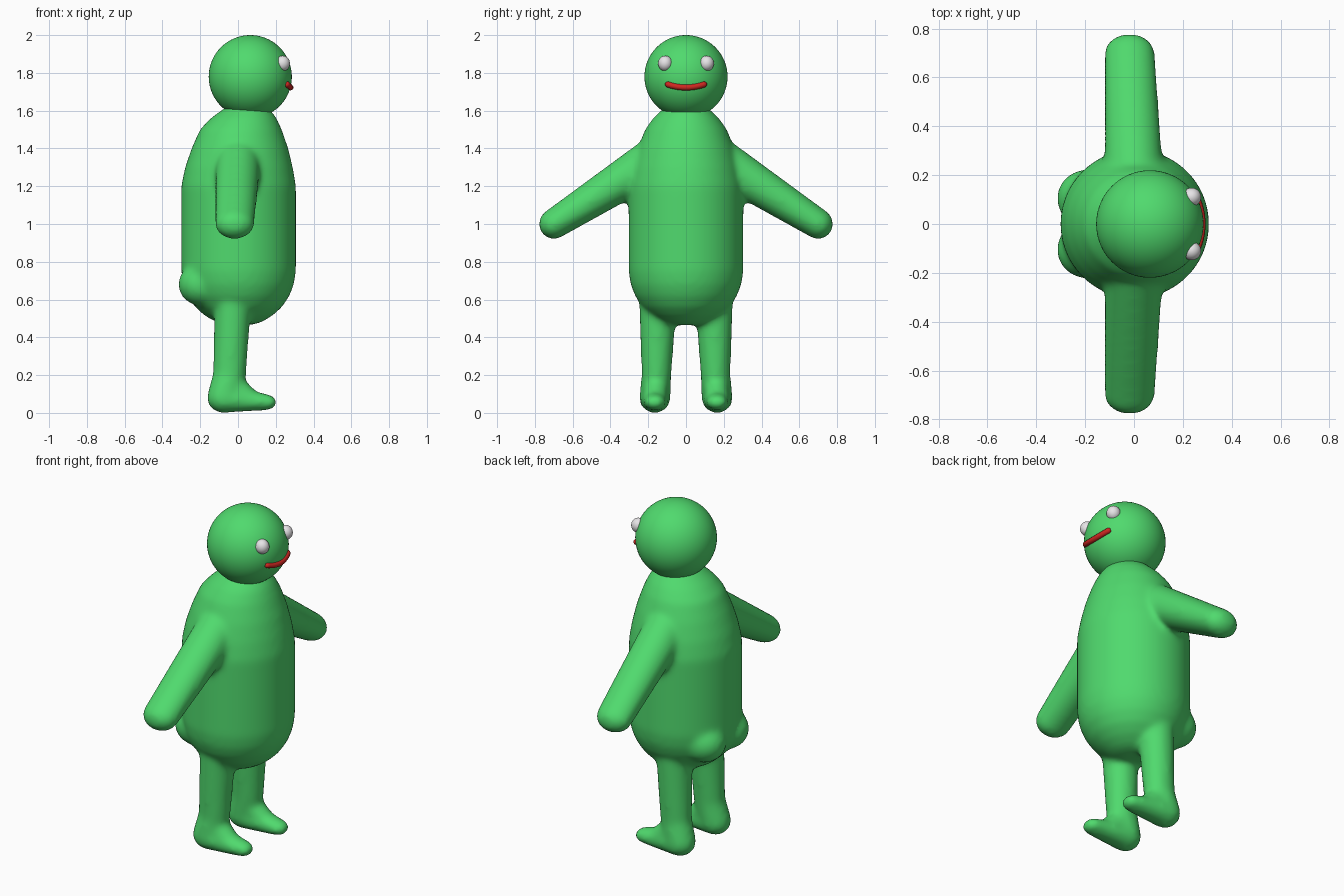
import bpy, bmesh, math
from mathutils import Vector

if "Cube" in bpy.data.objects:
    bpy.data.objects.remove(bpy.data.objects["Cube"])


def material(name, rgb):
    m = bpy.data.materials.new(name)
    m.diffuse_color = (*rgb, 1)
    m.use_nodes = True
    m.node_tree.nodes["Principled BSDF"].inputs["Base Color"].default_value = m.diffuse_color
    return m


GREEN = material("skin green", (0.08, 0.70, 0.155))
WHITE = material("eye white", (0.80, 0.78, 0.80))
RED = material("mouth red", (0.62, 0.02, 0.015))


def finish(bm, name, mat):
    bmesh.ops.recalc_face_normals(bm, faces=bm.faces)
    for f in bm.faces:
        f.smooth = True
    me = bpy.data.meshes.new(name)
    bm.to_mesh(me)
    bm.free()
    me.materials.append(mat)
    ob = bpy.data.objects.new(name, me)
    bpy.context.collection.objects.link(ob)
    return ob


def hull(bm, balls):
    """Convex skin around a few ellipsoids: (centre, radii)."""
    verts = []
    for c, r in balls:
        new = bmesh.ops.create_uvsphere(bm, u_segments=24, v_segments=16, radius=1)["verts"]
        for v in new:
            v.co = Vector([c[i] + v.co[i] * r[i] for i in range(3)])
        verts += new
    bmesh.ops.delete(bm, geom=list({f for v in verts for f in v.link_faces}), context="FACES_ONLY")
    bmesh.ops.delete(bm, geom=list({e for v in verts for e in v.link_edges}), context="EDGES_FACES")
    res = bmesh.ops.convex_hull(bm, input=verts)
    junk = {g for g in res["geom_interior"] if isinstance(g, bmesh.types.BMVert)}
    bmesh.ops.delete(bm, geom=list(junk), context="VERTS")


# Body: torso rings, then limbs, all fused into one soft skin
bm = bmesh.new()
torso = [(0.465, 0.06, 0.01), (0.48, 0.12, 0.005), (0.515, 0.18, 0.003), (0.56, 0.23, 0.003),
         (0.62, 0.27, 0.003), (0.68, 0.293, 0.003), (0.75, 0.304, 0.003), (1.2, 0.304, 0.003),
         (1.3, 0.285, 0.005), (1.4, 0.256, 0.01), (1.5, 0.217, 0.015), (1.56, 0.175, 0.03),
         (1.61, 0.122, 0.045), (1.64, 0.08, 0.05)]
N = 64
rings = [[bm.verts.new((x + r * math.cos(2 * math.pi * i / N), r * math.sin(2 * math.pi * i / N), z))
          for i in range(N)] for z, r, x in torso]
for a, b in zip(rings, rings[1:]):
    for i in range(N):
        bm.faces.new((a[i], a[(i + 1) % N], b[(i + 1) % N], b[i]))
bm.faces.new(rings[0][::-1])
bm.faces.new(rings[-1])

for s in (-1, 1):
    # arm
    hull(bm, [((0.0, s * 0.2, 1.32), (0.12, 0.118, 0.118)),
              ((-0.018, s * 0.70, 1.0), (0.104, 0.08, 0.08))])
    # leg
    hull(bm, [((-0.025, s * 0.148, 0.62), (0.098, 0.102, 0.1)),
              ((-0.045, s * 0.156, 0.2), (0.088, 0.079, 0.08))])
    hull(bm, [((-0.045, s * 0.156, 0.2), (0.088, 0.079, 0.08)),
              ((-0.075, s * 0.165, 0.08), (0.09, 0.083, 0.082))])
    # foot
    hull(bm, [((-0.075, s * 0.165, 0.075), (0.09, 0.083, 0.075)),
              ((0.155, s * 0.165, 0.056), (0.052, 0.056, 0.042))])
    hull(bm, [((-0.045, s * 0.158, 0.15), (0.08, 0.07, 0.07)),
              ((0.06, s * 0.165, 0.07), (0.06, 0.06, 0.055))])
    # buttock
    hull(bm, [((-0.19, s * 0.105, 0.68), (0.127, 0.12, 0.115))])
body = finish(bm, "body", GREEN)
rm = body.modifiers.new("fuse", "REMESH")
rm.mode = "VOXEL"
rm.voxel_size = 0.014
rm.use_smooth_shade = True
sm = body.modifiers.new("soften", "SMOOTH")
sm.factor = 0.5
sm.iterations = 16


def ball(name, centre, radii, mat, u=48, v=32):
    b = bmesh.new()
    bmesh.ops.create_uvsphere(b, u_segments=u, v_segments=v, radius=1)
    for p in b.verts:
        p.co = Vector([centre[i] + p.co[i] * radii[i] for i in range(3)])
    return finish(b, name, mat)


# Head and eyes
HX, HZ, HR = 0.065, 1.78, 0.22
ball("head", (HX, 0, HZ), (HR,) * 3, GREEN, 64, 40)
for s, side in ((-1, "right"), (1, "left")):
    ball(side + "_eye", (0.236, s * 0.11, 1.85), (0.039, 0.038, 0.041), WHITE, 24, 16)

# Mouth: a curved tube lying on the head surface
bm = bmesh.new()
path = []
for i in range(25):
    t = -1 + i / 12
    y, z = 0.107 * t, 1.723 + 0.02 * t ** 2
    path.append(Vector((HX + math.sqrt(HR ** 2 - y ** 2 - (z - HZ) ** 2), y, z)))
K, R = 10, 0.016
tube = []
for i, p in enumerate(path):
    d = (path[min(i + 1, 24)] - path[max(i - 1, 0)]).normalized()
    n = (p - Vector((HX, 0, HZ))).normalized()
    side = d.cross(n).normalized()
    r = R * (0.6 if i in (0, 24) else 1)
    tube.append([bm.verts.new(p + r * (n * math.cos(2 * math.pi * k / K) + side * math.sin(2 * math.pi * k / K)))
                 for k in range(K)])
for a, b in zip(tube, tube[1:]):
    for k in range(K):
        bm.faces.new((a[k], a[(k + 1) % K], b[(k + 1) % K], b[k]))
bm.faces.new(tube[0])
bm.faces.new(tube[-1])
finish(bm, "mouth", RED)
